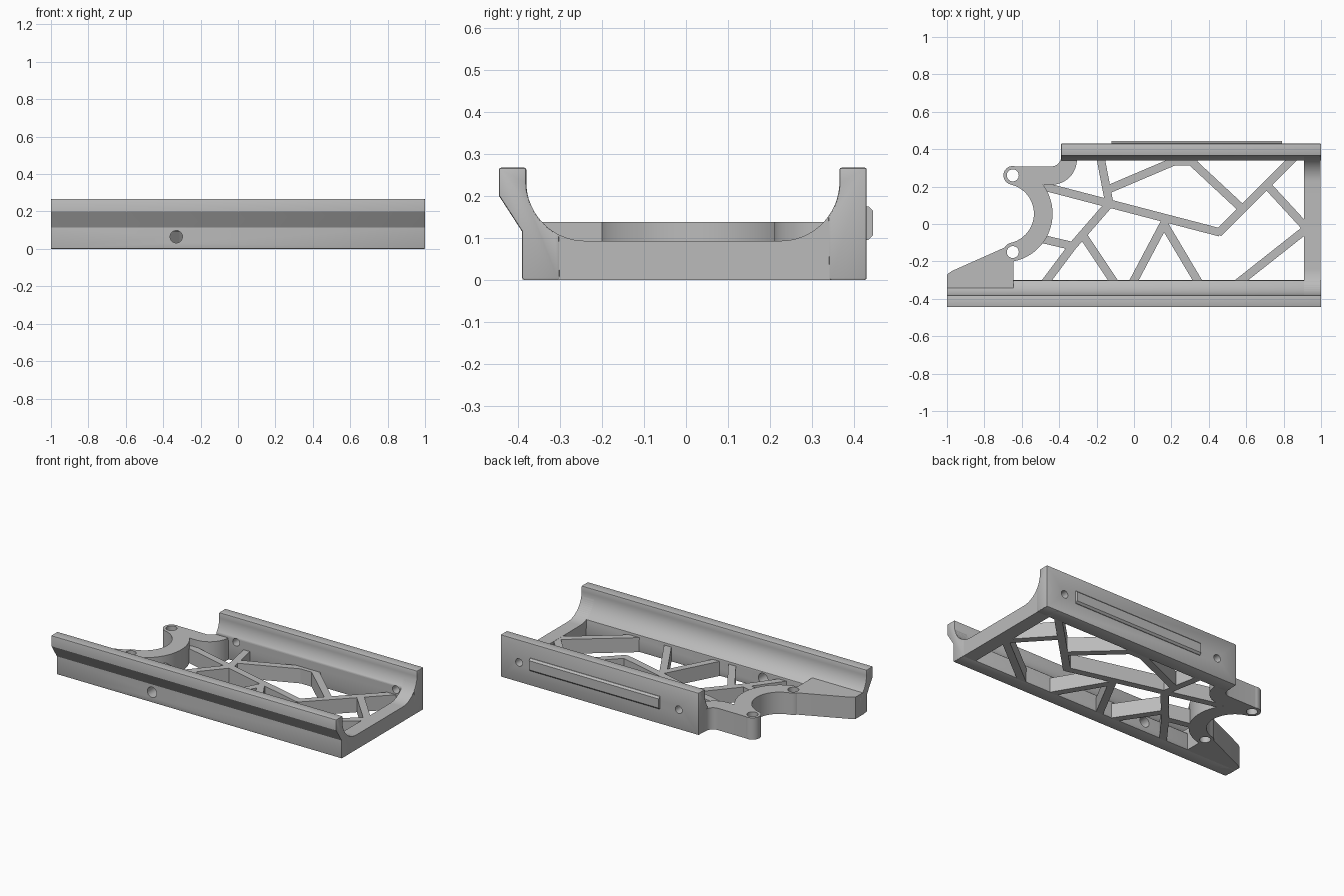
import bpy, bmesh
from math import sin, cos, pi, radians
from mathutils import Vector

if "Cube" in bpy.data.objects:
    bpy.data.objects.remove(bpy.data.objects["Cube"])

grey = bpy.data.materials.new("plain grey")
grey.use_nodes = True
grey.diffuse_color = (0.5, 0.5, 0.5, 1)
grey.node_tree.nodes["Principled BSDF"].inputs["Base Color"].default_value = (0.5, 0.5, 0.5, 1)


def arc(cx, cy, r, a0, a1, n=16):
    """Points on an arc, angles in degrees."""
    angles = [radians(a0 + (a1 - a0) * i / n) for i in range(n + 1)]
    return [(cx + r * cos(a), cy + r * sin(a)) for a in angles]


def prism(name, pts, lo, hi, axis="z", bevel=0.0):
    """Extrude a 2D outline along an axis."""
    place = {"x": lambda a, b, t: (t, a, b),
             "y": lambda a, b, t: (a, t, b),
             "z": lambda a, b, t: (a, b, t)}[axis]
    bm = bmesh.new()
    face = bm.faces.new([bm.verts.new(place(a, b, lo)) for a, b in pts])
    new = bmesh.ops.extrude_face_region(bm, geom=[face])["geom"]
    shift = Vector(place(0, 0, hi - lo))
    bmesh.ops.translate(bm, vec=shift, verts=[g for g in new if isinstance(g, bmesh.types.BMVert)])
    bmesh.ops.recalc_face_normals(bm, faces=bm.faces)
    mesh = bpy.data.meshes.new(name)
    bm.to_mesh(mesh)
    bm.free()
    mesh.materials.append(grey)
    obj = bpy.data.objects.new(name, mesh)
    bpy.context.collection.objects.link(obj)
    if bevel:
        mod = obj.modifiers.new("edge", "BEVEL")
        mod.width, mod.segments, mod.limit_method = bevel, 2, "ANGLE"
        mod.angle_limit = radians(35)
        apply(obj, mod)
    return obj


def apply(obj, mod):
    bpy.ops.object.select_all(action="DESELECT")
    bpy.context.view_layer.objects.active = obj
    obj.select_set(True)
    bpy.ops.object.modifier_apply(modifier=mod.name)


def drill(obj, a, b, r, lo, hi, axis):
    """Cut a round hole through a part."""
    cutter = prism("hole_cutter", arc(a, b, r, 0, 348.75, 31), lo, hi, axis)
    mod = obj.modifiers.new("hole", "BOOLEAN")
    mod.operation, mod.solver, mod.object = "DIFFERENCE", "EXACT", cutter
    apply(obj, mod)
    bpy.data.objects.remove(cutter)


# Side rails with curved inner faces
front = [(-0.30, 0), (-0.39, 0), (-0.39, 0.115), (-0.445, 0.2), (-0.445, 0.267), (-0.38, 0.267)]
front += arc(-0.24, 0.233, 0.14, 180, 244)
front_rail = prism("front_rail", front, -1, 1, "x", 0.005)
drill(front_rail, -0.33, 0.065, 0.033, -0.6, -0.2, "y")

back = [(0.34, 0), (0.43, 0), (0.43, 0.267), (0.365, 0.267)]
back += arc(0.225, 0.233, 0.14, 0, -36)
back_rail = prism("back_rail", back, -0.39, 1, "x", 0.005)
for x in (-0.25, 0.87):
    drill(back_rail, x, 0.125, 0.024, 0.2, 0.6, "y")

# End wall, with its top following the same curve into both rails
end = [(-0.385, 0), (0.425, 0), (0.425, 0.2)] + arc(0.225, 0.233, 0.14, -12, -90)
end += arc(-0.24, 0.233, 0.14, 270, 192) + [(-0.385, 0.2)]
prism("end_wall", end, 0.91, 0.998, "x")

# Raised bar on the back, with sloping edges
bar = [(0.425, 0.095), (0.434, 0.095), (0.445, 0.106), (0.445, 0.164), (0.434, 0.175), (0.425, 0.175)]
prism("back_bar", bar, -0.12, 0.79, "x")

# Curved cradle with rounded ends
CX, CY, TOP = -0.695, 0.055, 0.138
cradle_pts = arc(CX, CY, 0.26, -77, 77, 32)
cradle_pts += arc(-0.648, 0.26, 0.05, 77, 257)[1:-1]
cradle_pts += arc(CX, CY, 0.16, 77, -77, 32)
cradle_pts += arc(-0.648, -0.15, 0.05, 103, 283)[1:-1]
cradle = prism("cradle", cradle_pts, 0, TOP)

# Foot joining the cradle to the front rail
foot = prism("cradle_foot", [(-1, -0.36), (-0.645, -0.36), (-0.645, -0.17), (-0.655, -0.11), (-0.69, -0.125),
                             (-0.975, -0.252), (-1, -0.27)], 0, TOP)

# Arm joining the cradle to the back rail
arm_pts = [(-0.645, 0.29), (-0.645, 0.308)] + arc(-0.44, 0.358, 0.05, -90, 0, 8)
arm_pts += [(-0.39, 0.38), (-0.30, 0.38)] + arc(-0.44, 0.345, 0.135, 0, -90, 12)
arm_pts += [(-0.53, 0.21), (-0.60, 0.25)]
arm = prism("cradle_arm", arm_pts, 0, TOP)

for part in (cradle, arm):
    drill(part, -0.648, 0.26, 0.032, -0.1, 0.3, "z")
for part in (cradle, foot):
    drill(part, -0.648, -0.15, 0.032, -0.1, 0.3, "z")

# Lattice struts across the open floor
struts = [
    (-0.18, 0.36, -0.13, 0.10), (-0.48, 0.20, 0.46, -0.045),
    (-0.13, 0.11, -0.33, -0.12), (-0.33, -0.12, -0.48, -0.32),
    (-0.49, -0.08, -0.32, -0.12), (-0.28, -0.05, -0.10, -0.32),
    (0.17, 0.02, -0.01, -0.32), (0.16, 0.0, 0.35, -0.32),
    (0.45, -0.05, 0.86, 0.36), (0.29, 0.35, 0.58, 0.08),
    (0.70, 0.22, 0.93, -0.03), (0.93, -0.02, 0.55, -0.32),
    (-0.15, 0.18, 0.25, 0.35), (0.20, 0.335, 0.34, 0.335),
]
for i, (x0, y0, x1, y1) in enumerate(struts):
    a, b = Vector((x0, y0)), Vector((x1, y1))
    d = (b - a).normalized()
    side = Vector((-d.y, d.x)) * 0.022
    prism(f"floor_strut_{i + 1}", [a - side, b - side, b + side, a + side], 0, 0.092)

# Smooth curves, sharp edges
bpy.ops.object.select_all(action="DESELECT")
for obj in bpy.context.collection.objects:
    if obj.type == "MESH" and grey.name in obj.data.materials:
        obj.select_set(True)
        bpy.context.view_layer.objects.active = obj
bpy.ops.object.shade_smooth_by_angle(angle=radians(30))
